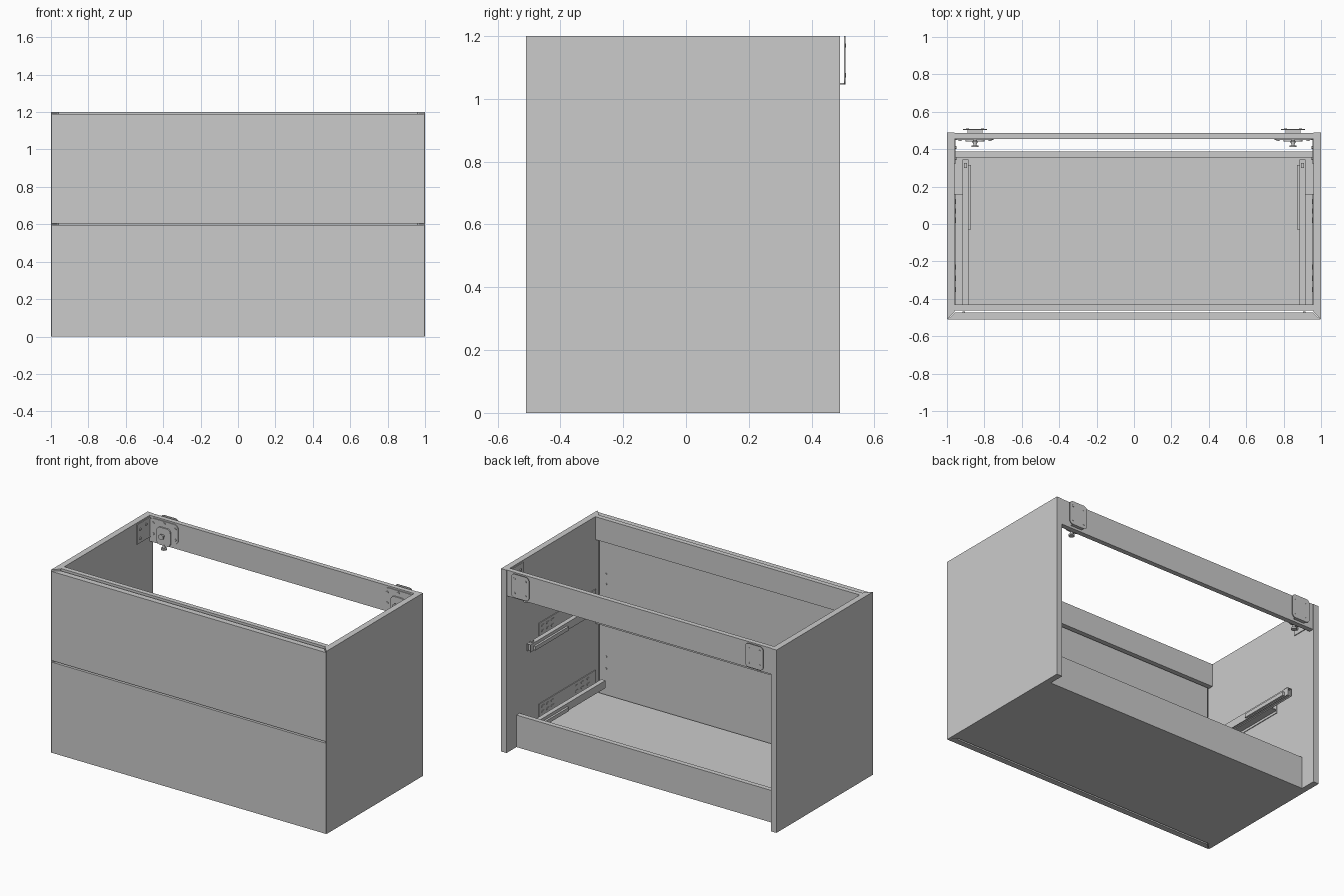
import bpy, bmesh, math
from mathutils import Vector

if "Cube" in bpy.data.objects:
    bpy.data.objects.remove(bpy.data.objects["Cube"])


def finish(name, bm):
    bmesh.ops.recalc_face_normals(bm, faces=bm.faces)
    me = bpy.data.meshes.new(name)
    bm.to_mesh(me)
    bm.free()
    ob = bpy.data.objects.new(name, me)
    bpy.context.collection.objects.link(ob)
    return ob


def prism(name, pts, axis, a, b):
    """Extrude a 2D outline along an axis from a to b."""
    place = {'x': lambda u, v, w: (w, u, v),
             'y': lambda u, v, w: (u, w, v),
             'z': lambda u, v, w: (u, v, w)}[axis]
    bm = bmesh.new()
    face = bm.faces.new([bm.verts.new(place(u, v, a)) for u, v in pts])
    ext = bmesh.ops.extrude_face_region(bm, geom=[face])
    move = Vector(place(0, 0, b - a))
    bmesh.ops.translate(bm, vec=move, verts=[g for g in ext['geom'] if isinstance(g, bmesh.types.BMVert)])
    return finish(name, bm)


def box(name, x, y, z):
    x = sorted(x)
    return prism(name, [(x[0], y[0]), (x[1], y[0]), (x[1], y[1]), (x[0], y[1])], 'z', *z)


def disc(name, axis, u, v, r, a, b, n=16):
    pts = [(u + r * math.cos(2 * math.pi * i / n), v + r * math.sin(2 * math.pi * i / n)) for i in range(n)]
    return prism(name, pts, axis, a, b)


def rounded(u0, u1, v0, v1, r, n=5):
    """Rounded rectangle outline."""
    pts = []
    for cu, cv, start in ((u1 - r, v1 - r, 0), (u0 + r, v1 - r, 90), (u0 + r, v0 + r, 180), (u1 - r, v0 + r, 270)):
        for i in range(n + 1):
            t = math.radians(start + 90 * i / n)
            pts.append((cu + r * math.cos(t), cv + r * math.sin(t)))
    return pts


# Drawer fronts with mitred ends
for name, z0, z1 in (("lower_drawer_front", 0.0, 0.595), ("upper_drawer_front", 0.605, 1.19)):
    prism(name, [(-0.997, -0.51), (0.997, -0.51), (0.957, -0.472), (-0.957, -0.472)], 'z', z0, z1)

# Bottom panel and cross rails
box("bottom_panel", (-0.96, 0.96), (-0.46, 0.355), (0, 0.035))
box("bottom_back_rail", (-0.96, 0.96), (0.355, 0.387), (0, 0.21))
box("top_back_rail", (-0.96, 0.96), (0.455, 0.487), (1.03, 1.2))
box("top_front_rail", (-0.96, 0.96), (-0.462, -0.43), (1.05, 1.2))
box("middle_front_rail", (-0.96, 0.96), (-0.462, -0.43), (0.50, 0.65))

for s, side in ((-1, "left"), (1, "right")):
    # Side panel with mitred front edge
    prism(side + "_side_panel", [(s, -0.51), (s, 0.49), (s * 0.96, 0.49), (s * 0.96, -0.47)], 'z', 0, 1.2)

    # Wall plate behind the back rail, with bottom flange and screw heads
    u0, u1 = sorted((s * 0.785, s * 0.915))
    prism(side + "_wall_plate", rounded(u0, u1, 1.045, 1.2, 0.025), 'y', 0.503, 0.508)
    box(side + "_wall_plate_flange", (u0 + 0.025, u1 - 0.025), (0.487, 0.504), (1.045, 1.05))
    for u in (u0 + 0.025, u1 - 0.025):
        for z in (1.075, 1.17):
            disc(side + "_wall_plate_screw", 'y', u, z, 0.007, 0.507, 0.51)

    # Hanging bracket inside the top back corner
    u0, u1 = sorted((s * 0.75, s * 0.96))
    prism(side + "_hanger_plate", rounded(u0, u1, 1.06, 1.19, 0.03), 'y', 0.449, 0.456)
    u0, u1 = sorted((s * 0.80, s * 0.90))
    prism(side + "_hanger_body", rounded(u0, u1, 1.035, 1.15, 0.025), 'y', 0.440, 0.450)
    box(side + "_hanger_side_flange", (s * 0.955, s * 0.961), (0.32, 0.455), (1.06, 1.19))
    disc(side + "_hanger_bolt", 'y', s * 0.85, 1.10, 0.008, 0.415, 0.445)
    disc(side + "_hanger_bolt_head", 'y', s * 0.85, 1.10, 0.018, 0.412, 0.420)
    disc(side + "_adjuster_stem", 'z', s * 0.85, 0.445, 0.009, 1.015, 1.04)
    disc(side + "_adjuster_knob", 'z', s * 0.85, 0.445, 0.018, 1.008, 1.018)
    for x, z in ((0.77, 1.16), (0.77, 1.09), (0.85, 1.175), (0.93, 1.16), (0.93, 1.09)):
        disc(side + "_hanger_screw", 'y', s * x, z, 0.008, 0.444, 0.450)
    for y, z in ((0.35, 1.15), (0.35, 1.09), (0.41, 1.16)):
        a, b = sorted((s * 0.95, s * 0.957))
        disc(side + "_flange_screw", 'x', y, z, 0.008, a, b)

    # Drawer runners on two levels
    for level, z in (("lower", 0.08), ("upper", 0.61)):
        n = side + "_" + level
        box(n + "_runner_plate", (s * 0.955, s * 0.961), (-0.43, 0.16), (z, z + 0.115))
        box(n + "_runner_ledge", (s * 0.91, s * 0.958), (-0.43, 0.16), (z + 0.015, z + 0.021))
        # channel open downwards
        a, b = s * 0.916, s * 0.886
        m = s * 0.004
        prism(n + "_runner_channel",
              [(a, z + 0.015), (a, z + 0.065), (b, z + 0.065), (b, z + 0.015),
               (b + m, z + 0.015), (b + m, z + 0.061), (a - m, z + 0.061), (a - m, z + 0.015)],
              'y', -0.43, 0.345)
        box(n + "_runner_slide", (s * 0.892, s * 0.910), (-0.42, 0.335), (z + 0.02, z + 0.055))
        box(n + "_runner_catch", (s * 0.872, s * 0.887), (-0.03, 0.315), (z + 0.02, z + 0.045))
        box(n + "_runner_hook", (s * 0.894, s * 0.908), (0.30, 0.325), (z + 0.064, z + 0.075))
        # fixing slots
        for y in (-0.085, -0.025, 0.025, 0.085):
            u0, u1 = sorted((s * 0.925, s * 0.95))
            prism(n + "_ledge_slot", rounded(u0, u1, y - 0.016, y + 0.016, 0.008, 3), 'z', z + 0.020, z + 0.024)
        a, b = sorted((s * 0.952, s * 0.956))
        for y in (-0.35, -0.29, -0.23, 0.02, 0.07, 0.12):
            for dz in (0.055, 0.09):
                prism(n + "_plate_slot", rounded(y - 0.014, y + 0.014, z + dz - 0.007, z + dz + 0.007, 0.005, 3),
                      'x', a, b)

    # Fixing pins on the inner face of the drawer fronts
    for z in (0.2, 0.28, 0.755, 0.82):
        disc(side + "_front_pin", 'y', s * 0.91, z, 0.007, -0.474, -0.468, 12)
